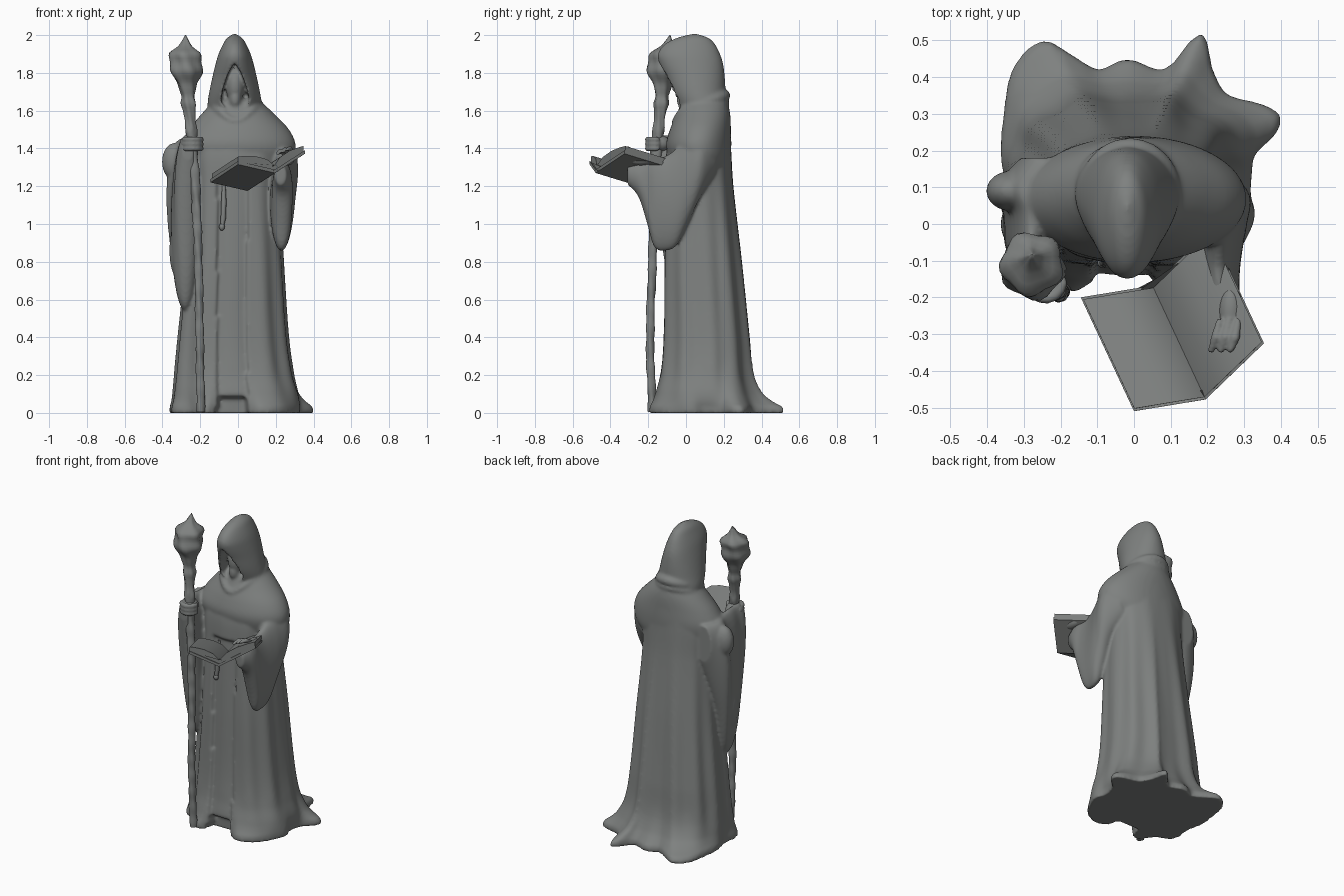
import bpy, bmesh, math
from mathutils import Vector

if "Cube" in bpy.data.objects:
    bpy.data.objects.remove(bpy.data.objects["Cube"])

grey = bpy.data.materials.new("stone_grey")
grey.diffuse_color = (0.21, 0.22, 0.215, 1)
grey.use_nodes = True
grey.node_tree.nodes["Principled BSDF"].inputs["Base Color"].default_value = grey.diffuse_color


def interp(rows, t):
    """Smooth interpolation of table rows (key, values...)."""
    t = min(max(t, rows[0][0]), rows[-1][0])
    i = max(k for k in range(len(rows) - 1) if rows[k][0] <= t)
    a, b = rows[i], rows[i + 1]
    h = b[0] - a[0]
    u = (t - a[0]) / h

    def tan(k, j):
        p, q = rows[max(k - 1, 0)], rows[min(k + 1, len(rows) - 1)]
        return (q[j] - p[j]) / (q[0] - p[0]) * h
    return [(2*u**3 - 3*u*u + 1) * a[j] + (u**3 - 2*u*u + u) * tan(i, j)
            + (3*u*u - 2*u**3) * b[j] + (u**3 - u*u) * tan(i + 1, j)
            for j in range(1, len(a))]


def steps(a, b, n):
    return [a + (b - a) * i / n for i in range(n + 1)]


def angles(n):
    return [2 * math.pi * i / n for i in range(n)]


def spow(v, e):
    return math.copysign(abs(v) ** e, v)


def loft(bm, rings, closed=False):
    vs = [[bm.verts.new(p) for p in r] for r in rings]
    n = len(vs[0])
    pairs = list(zip(vs, vs[1:])) + ([(vs[-1], vs[0])] if closed else [])
    for r, q in pairs:
        for i in range(n):
            bm.faces.new((r[i], r[(i + 1) % n], q[(i + 1) % n], q[i]))
    if not closed:
        bm.faces.new(vs[0][::-1])
        bm.faces.new(vs[-1])


def finish(name, bm, angle=50):
    bmesh.ops.recalc_face_normals(bm, faces=bm.faces[:])
    me = bpy.data.meshes.new(name)
    bm.to_mesh(me)
    bm.free()
    ob = bpy.data.objects.new(name, me)
    bpy.context.collection.objects.link(ob)
    me.materials.append(grey)
    bpy.ops.object.select_all(action='DESELECT')
    ob.select_set(True)
    bpy.context.view_layer.objects.active = ob
    if angle:
        bpy.ops.object.shade_smooth_by_angle(angle=math.radians(angle))
    return ob


def fuse(ob, voxel, soft):
    m = ob.modifiers.new("fuse", 'REMESH')
    m.mode = 'VOXEL'
    m.voxel_size = voxel
    m.use_smooth_shade = True
    m = ob.modifiers.new("soften", 'SMOOTH')
    m.factor = .5
    m.iterations = soft


def ball(bm, loc, size):
    r = bmesh.ops.create_uvsphere(bm, u_segments=24, v_segments=14, radius=1)
    for v in r["verts"]:
        v.co = Vector(loc) + Vector([v.co[k] * size[k] for k in range(3)])


def tube(bm, path, radius, n=10):
    pts = [Vector(p) for p in path]
    rings = []
    for i, p in enumerate(pts):
        d = (pts[min(i + 1, len(pts) - 1)] - pts[max(i - 1, 0)]).normalized()
        u = d.cross(Vector((0, 0, 1))).normalized() if abs(d.z) < .9 else d.orthogonal().normalized()
        w = d.cross(u)
        k = radius * (0.6 if i in (0, len(pts) - 1) else 1)
        rings.append([p + (u * math.cos(a) + w * math.sin(a)) * k for a in angles(n)])
    loft(bm, rings)


# robe: hem outline blended upward into rounded sections
HEM = [(.30, -.05), (.33, .03), (.31, .1), (.33, .19), (.39, .25), (.395, .30), (.26, .35),
       (.215, .42), (.175, .525), (.12, .45), (.07, .42), (-.02, .45), (-.1, .42), (-.17, .46),
       (-.24, .5), (-.32, .44), (-.355, .3), (-.345, .1), (-.34, -.05), (-.25, -.1),
       (-.17, -.185), (-.11, -.16), (.05, -.16), (.12, -.195), (.22, -.16)]
BODY = [(0, -.34, .34, -.17, .40), (.1, -.34, .32, -.16, .36), (.2, -.33, .29, -.14, .335),
        (.4, -.31, .26, -.125, .32), (.8, -.27, .235, -.12, .285), (1.2, -.25, .22, -.11, .25),
        (1.4, -.25, .23, -.10, .24), (1.55, -.2, .2, -.05, .23), (1.66, -.1, .1, 0, .2)]
FLARE = [(0, 1), (.03, .97), (.06, .62), (.1, .34), (.2, .16), (.4, .1), (.8, .06), (1.3, 0), (1.7, 0)]
POLAR = sorted((math.atan2(y - .12, x), math.hypot(x, y - .12)) for x, y in HEM)
POLAR = ([(POLAR[-1][0] - 2 * math.pi, POLAR[-1][1])] + POLAR
         + [(POLAR[0][0] + 2 * math.pi, POLAR[0][1])])


def robe_ring(z):
    x0, x1, y0, y1 = interp(BODY, z)
    w = interp(FLARE, z)[0]
    out = []
    for a in angles(144):
        x = (x0 + x1) / 2 + (x1 - x0) / 2 * spow(math.cos(a), .85)
        y = (y0 + y1) / 2 + (y1 - y0) / 2 * spow(math.sin(a), .85)
        t = math.atan2(y - .12, x)
        r = interp(POLAR, t)[0]
        x += (r * math.cos(t) - x) * w
        y += (.12 + r * math.sin(t) - y) * w
        fold = 1 + .028 * math.sin(11 * a + .4 * z) * max(0, min(1, 1.6 - z)) * min(1, z * 4)
        x, y = x * fold, .1 + (y - .1) * fold
        if -.11 < x < .05 and y < .02 and z < 1.25:      # recessed front panel
            y += .022 if z > .075 else .07
        out.append((x, y, z))
    return out


robe = bmesh.new()
loft(robe, [robe_ring(z) for z in steps(0, 1.66, 90)])

# shoulder mantle
MANTLE = [(1.26, -.22, .21, -.07, .225), (1.34, -.28, .29, -.09, .236), (1.42, -.30, .305, -.105, .24),
          (1.5, -.26, .27, -.085, .238), (1.58, -.195, .195, -.05, .234), (1.65, -.13, .12, -.02, .22)]
rings = []
for z in steps(1.26, 1.65, 24):
    x0, x1, y0, y1 = interp(MANTLE, z)
    rings.append([((x0 + x1) / 2 + (x1 - x0) / 2 * math.cos(a),
                   (y0 + y1) / 2 + (y1 - y0) / 2 * math.sin(a), z) for a in angles(64)])
loft(robe, rings)

# drooping sleeves: y, centre x, half width, bottom z, top z
RIGHT = [(-.31, .225, .03, 1.21, 1.31), (-.25, .235, .047, 1.14, 1.33), (-.205, .235, .055, 1.0, 1.345),
         (-.17, .232, .055, .88, 1.35), (-.11, .23, .06, .858, 1.36), (-.05, .235, .064, .885, 1.40),
         (0, .24, .068, .98, 1.44), (.08, .245, .07, 1.15, 1.47), (.16, .19, .06, 1.27, 1.48)]
LEFT = [(-.19, -.265, .03, 1.34, 1.45), (-.15, -.275, .055, 1.06, 1.47), (-.10, -.275, .065, .72, 1.47),
        (-.05, -.278, .075, .56, 1.47), (.03, -.28, .078, .58, 1.46), (.10, -.30, .078, .88, 1.45),
        (.18, -.25, .06, 1.2, 1.44)]
for table in (RIGHT, LEFT):
    rings = []
    for y in steps(table[0][0], table[-1][0], 40):
        cx, hw, z0, z1 = interp(table, y)
        rings.append([(cx + hw * math.cos(a), y, (z0 + z1) / 2 + (z1 - z0) / 2 * math.sin(a))
                      for a in angles(40)])
    loft(robe, rings)
ball(robe, (-.335, .09, 1.33), (.068, .055, .1))          # bent elbow
ball(robe, (-.325, 0, .86), (.038, .06, .14))             # sleeve drape

# cowl rolls around the neck, open in a V at the front
for rx, ry, r, dz in ((.112, .125, .03, 0), (.13, .125, .026, -.04)):
    rings = []
    for a in angles(48):
        c, s = math.cos(a), math.sin(a)
        dip = .045 * s - .05 * max(0, -s) ** 6
        rings.append([(-.012 + c * (rx + r * math.cos(b)), .08 + s * (ry + r * math.cos(b)),
                       1.635 + dz + dip + r * math.sin(b)) for b in angles(16)])
    loft(robe, rings, closed=True)

# face deep in the hood
ball(robe, (-.015, .015, 1.73), (.05, .065, .095))
ball(robe, (-.015, 0, 1.66), (.035, .05, .06))
robe_ob = finish("hooded_robe", robe, 0)

# hood: z, half width, front y, back y
HOOD = [(1.58, .14, -.03, .21), (1.64, .143, -.06, .218), (1.70, .134, -.088, .21), (1.78, .117, -.115, .205),
        (1.85, .10, -.142, .196), (1.90, .085, -.148, .18), (1.95, .062, -.115, .155),
        (1.985, .04, -.05, .12), (2.007, .006, .03, .06)]
bm = bmesh.new()
rings = []
for z in steps(1.58, 2.007, 44):
    hw, y0, y1 = interp(HOOD, z)
    ring = []
    for a in angles(64):
        s = math.sin(a)
        y = (y0 + y1) / 2 + (y1 - y0) / 2 * (s if s > 0 else -abs(s) ** 1.15)
        ring.append((-.018 + hw * spow(math.cos(a), .95), y, z))
    rings.append(ring)
loft(bm, rings)
hood = finish("hood", bm, 0)

# pointed opening cut from the hood
bm = bmesh.new()
ARCH = [(-.018, 1.855), (-.05, 1.80), (-.078, 1.72), (-.09, 1.65), (-.06, 1.6),
        (.03, 1.6), (.06, 1.65), (.045, 1.72), (.016, 1.80)]
loft(bm, [[(x, y, z) for x, z in ARCH] for y in (-.3, .04)])
cutter = finish("hood_cutter", bm, 0)
cutter.hide_render = True
bpy.context.view_layer.objects.active = hood
m = hood.modifiers.new("opening", 'BOOLEAN')
m.operation = 'DIFFERENCE'
m.solver = 'EXACT'
m.object = cutter
bpy.ops.object.modifier_apply(modifier=m.name)
bpy.data.objects.remove(cutter)

# fuse hood and robe into one sculpted cloth
bpy.ops.object.select_all(action='DESELECT')
hood.select_set(True)
robe_ob.select_set(True)
bpy.context.view_layer.objects.active = robe_ob
bpy.ops.object.join()
fuse(robe_ob, .009, 5)

# staff: path and radius by height
PATH = [(0, -.197, -.178), (.4, -.203, -.19), (.8, -.21, -.178), (1.2, -.225, -.165),
        (1.45, -.245, -.15), (1.65, -.262, -.13), (1.85, -.277, -.115), (2.0, -.278, -.085)]
RAD = [(0, .022), (.7, .022), (1.36, .026), (1.5, .03), (1.6, .03), (1.64, .042), (1.68, .033),
       (1.73, .047), (1.78, .072), (1.84, .084), (1.90, .08), (1.925, .055), (1.94, .038),
       (1.965, .022), (2.0, .002)]
bm = bmesh.new()
rings = []
for z in steps(.005, 2.0, 130):
    (px, py), r = interp(PATH, z), interp(RAD, z)[0]
    rings.append([(px + math.cos(a) * r * k, py + math.sin(a) * r * k, z) for a in angles(28)
                  for k in [1 + .08 * math.sin((5 if z > 1.5 else 3) * a + z * 22) + .07 * math.sin(z * 60)]])
loft(bm, rings)
finish("staff", bm, 70)

# hand gripping the staff
bm = bmesh.new()
ball(bm, (-.255, -.14, 1.425), (.055, .06, .045))
for i in range(3):
    z = 1.40 + i * .024
    tube(bm, [(-.242 + .047 * math.cos(a), -.155 + .048 * math.sin(a), z)
              for a in steps(math.pi, 2.1 * math.pi, 8)], .015)
fuse(finish("staff_hand", bm), .006, 3)

# open book sloping down toward the body
L, S, R = Vector((0, -.51, 1.315)), Vector((.195, -.478, 1.27)), Vector((.354, -.325, 1.372))
D = Vector((-.145, .31, -.095))
up = Vector((0, .01, 1))


def spread(name, inset, low, heights):
    bm = bmesh.new()
    spots = [S.lerp(L, t) for t in (1 - inset, .8, .5, .2)] + [S] + [S.lerp(R, t) for t in (.2, .5, .8, 1 - inset)]
    sect = [p + up * low for p in spots] + [p + up * h for p, h in zip(spots[::-1], heights[::-1])]
    loft(bm, [[p + D * t for p in sect] for t in (inset, .5, 1 - inset)])
    finish(name, bm, 40)


spread("book_cover", 0, 0, [.018] * 9)
spread("book_pages", .02, .014, [.045, .056, .068, .066, .042, .066, .068, .056, .045])

# hand holding the far page
bm = bmesh.new()
ball(bm, (.265, -.24, 1.345), (.034, .07, .035))
for i in range(3):
    x = .285 - i * .026
    tube(bm, [(x, -.26, 1.375), (x - .01, -.31, 1.40 - i * .007), (x - .025, -.35, 1.395 - i * .012)], .014)
fuse(finish("book_hand", bm), .006, 3)

# hanging cord at the waist
bm = bmesh.new()
tube(bm, [(-.075, -.085, 1.22), (-.075, -.1, 1.12), (-.078, -.105, 1.03), (-.088, -.105, .97)], .014)
ball(bm, (-.085, -.105, .985), (.015, .015, .02))
finish("waist_cord", bm)
